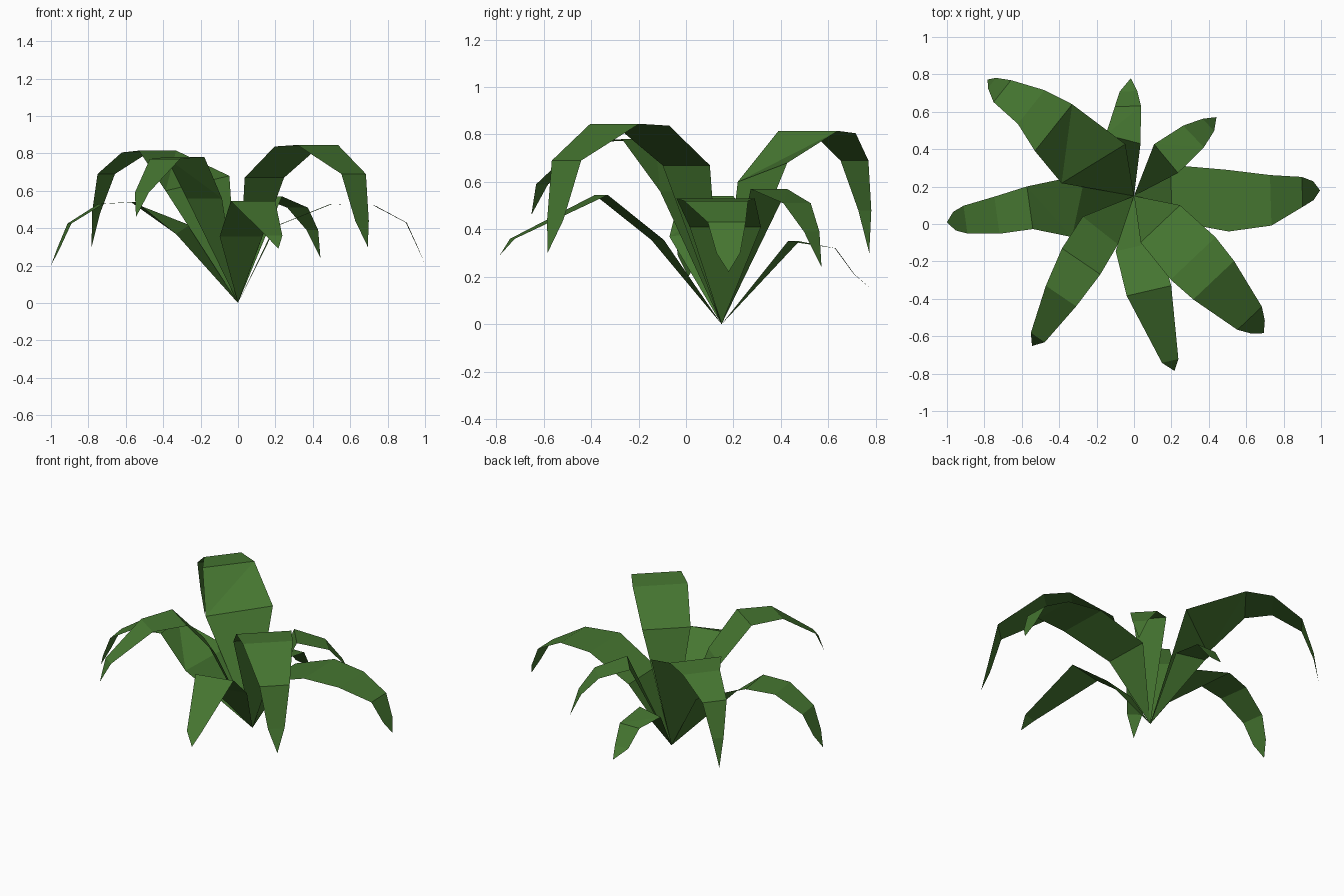
import bpy
import bmesh
from math import radians
from mathutils import Matrix, Vector

default_cube = bpy.data.objects.get("Cube")
if default_cube:
    bpy.data.objects.remove(default_cube, do_unlink=True)

# Leaf material
leaf_green = bpy.data.materials.new("leaf_green")
leaf_color = (0.06, 0.18, 0.03, 1.0)
leaf_green.use_nodes = True
leaf_green.diffuse_color = leaf_color
shader = next(n for n in leaf_green.node_tree.nodes if n.type == "BSDF_PRINCIPLED")
shader.inputs["Base Color"].default_value = leaf_color
shader.inputs["Roughness"].default_value = 0.8

# Every leaf grows out of this single point
ROOT = Vector((0, 0.15, 0))


def add_leaf(name, azimuth, stations, tip, base_skew=0, base_tilt=0):
    """Fold a ribbon outward from the root.

    stations: (reach, sideways shift, height, half width) of each fold line
    tip: (reach, height) of the pointed end
    base_skew, base_tilt: turn in degrees and lift of the first fold line
    """
    turn = Matrix.Translation(ROOT) @ Matrix.Rotation(radians(azimuth), 4, "Z")
    bm = bmesh.new()
    root = bm.verts.new(turn @ Vector())
    previous = None
    for reach, shift, height, half_width in stations:
        center = Vector((reach, shift, height))
        side = Vector((0, half_width, 0))
        if previous is None:
            side.rotate(Matrix.Rotation(radians(base_skew), 3, "Z"))
            side.z = base_tilt
        left = bm.verts.new(turn @ (center + side))
        right = bm.verts.new(turn @ (center - side))
        if previous:
            bm.faces.new((previous[0], previous[1], right))
            bm.faces.new((previous[0], right, left))
        else:
            bm.faces.new((root, right, left))
        previous = (left, right)
    end = bm.verts.new(turn @ Vector((tip[0], 0, tip[1])))
    bm.faces.new((previous[0], previous[1], end))

    mesh = bpy.data.meshes.new(name)
    bm.to_mesh(mesh)
    bm.free()
    mesh.materials.append(leaf_green)
    leaf = bpy.data.objects.new(name, mesh)
    bpy.context.collection.objects.link(leaf)


# Two tall arching leaves
add_leaf("tall_leaf_front_left", -46.6,
         [(0.205, 0, 0.67, 0.145), (0.46, 0, 0.837, 0.165),
          (0.62, 0, 0.845, 0.15), (0.90, 0, 0.69, 0.09),
          (0.965, 0, 0.44, 0.05)], (1.01, 0.30))
add_leaf("tall_leaf_back_right", 141.5,
         [(0.277, 0, 0.64, 0.20), (0.564, -0.018, 0.815, 0.16),
          (0.726, -0.03, 0.805, 0.115), (0.90, 0, 0.69, 0.075),
          (0.97, 0, 0.48, 0.035)], (1.0, 0.30), base_skew=-20, base_tilt=-0.04)

# Two long low leaves spreading sideways
add_leaf("long_leaf_left", 1.7,
         [(0.20, 0.01, 0.41, 0.15), (0.50, -0.04, 0.53, 0.165),
          (0.73, -0.045, 0.52, 0.135), (0.90, -0.005, 0.43, 0.08),
          (0.96, 0, 0.30, 0.05)], (0.995, 0.22))
add_leaf("long_leaf_right", 188,
         [(0.30, 0.01, 0.393, 0.172), (0.56, -0.015, 0.54, 0.115),
          (0.74, 0, 0.53, 0.10), (0.91, 0, 0.425, 0.075),
          (0.97, 0, 0.29, 0.05)], (1.01, 0.20), base_skew=-20, base_tilt=-0.024)

# Front leaves
add_leaf("front_leaf", -77,
         [(0.266, -0.045, 0.355, 0.117), (0.512, -0.036, 0.545, 0.122),
          (0.903, -0.01, 0.36, 0.045)], (0.96, 0.29))
add_leaf("front_right_leaf", 235.8,
         [(0.254, -0.045, 0.56, 0.12), (0.448, -0.037, 0.78, 0.124),
          (0.662, -0.022, 0.77, 0.098), (0.915, 0, 0.59, 0.045)],
         (0.97, 0.46), base_skew=-4)

# Short back leaves
add_leaf("back_leaf", 91.5,
         [(0.305, 0.05, 0.35, 0.096), (0.48, 0.02, 0.32, 0.07),
          (0.56, 0.015, 0.21, 0.047)], (0.63, 0.15), base_skew=-16)
add_leaf("back_left_leaf", 43.7,
         [(0.262, 0.026, 0.57, 0.10), (0.45, 0.01, 0.51, 0.08),
          (0.55, 0, 0.39, 0.045)], (0.61, 0.24), base_skew=-4)
